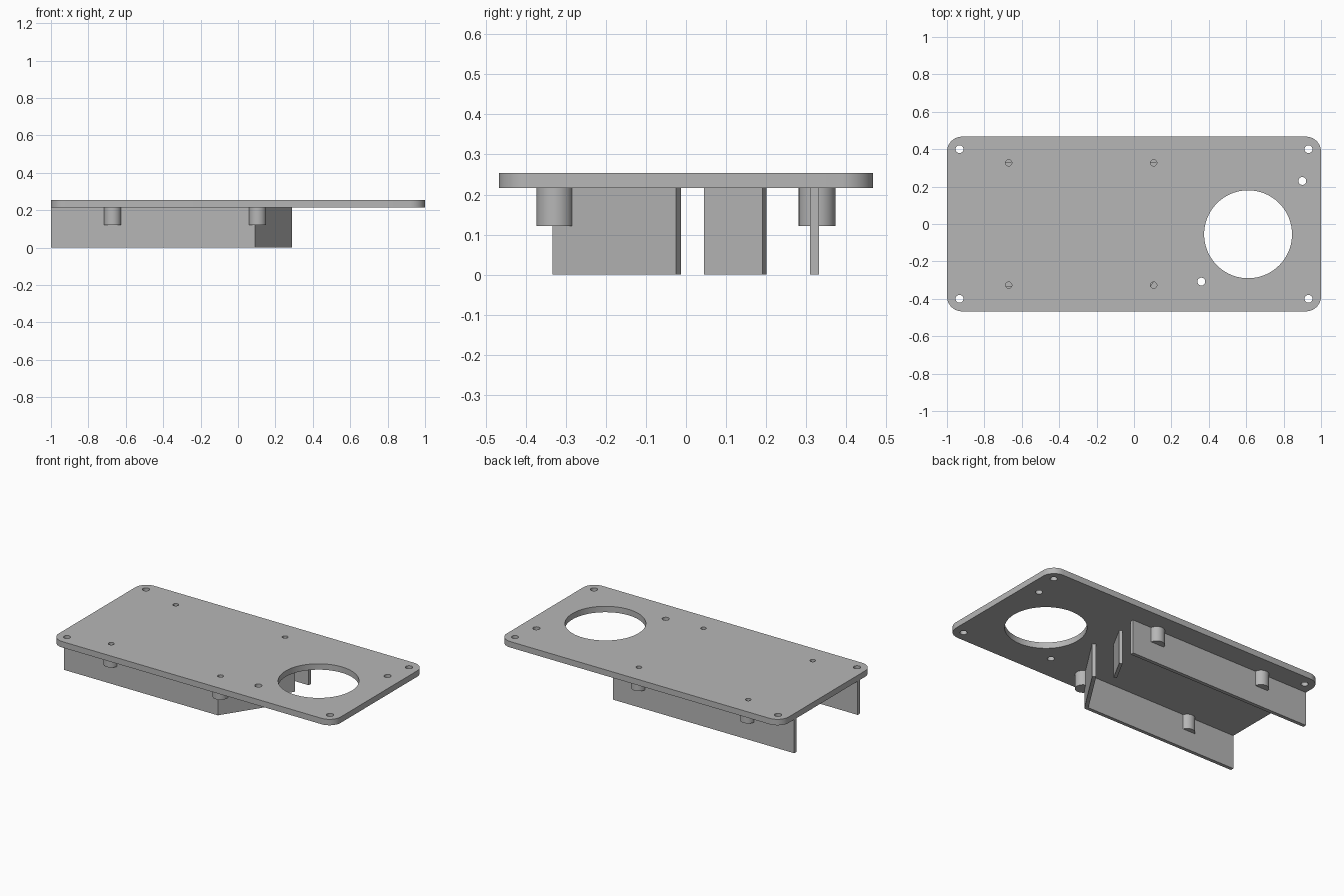
import bpy, bmesh
from mathutils import Matrix, Vector

cube = bpy.data.objects.get("Cube")
if cube:
    bpy.data.objects.remove(cube, do_unlink=True)

grey = bpy.data.materials.new("plain grey")
grey.use_nodes = True
COLOUR = (0.47, 0.47, 0.47, 1)
grey.diffuse_color = COLOUR
grey.node_tree.nodes["Principled BSDF"].inputs["Base Color"].default_value = COLOUR

PLATE_Z, TOP_Z = 0.216, 0.254


def finish(name, bm):
    bmesh.ops.recalc_face_normals(bm, faces=bm.faces)
    mesh = bpy.data.meshes.new(name)
    bm.to_mesh(mesh)
    bm.free()
    mesh.materials.append(grey)
    obj = bpy.data.objects.new(name, mesh)
    bpy.context.collection.objects.link(obj)
    return obj


def add_cylinder(bm, x, y, radius, z0, z1, sides=32):
    bmesh.ops.create_cone(bm, cap_ends=True, segments=sides, radius1=radius,
                          radius2=radius, depth=z1 - z0,
                          matrix=Matrix.Translation((x, y, (z0 + z1) / 2)))


def prism(name, outline, z0, z1):
    bm = bmesh.new()
    face = bm.faces.new([bm.verts.new((x, y, z0)) for x, y in outline])
    result = bmesh.ops.extrude_face_region(bm, geom=[face])
    verts = [v for v in result["geom"] if isinstance(v, bmesh.types.BMVert)]
    bmesh.ops.translate(bm, verts=verts, vec=(0, 0, z1 - z0))
    return finish(name, bm)


def activate(obj):
    bpy.ops.object.select_all(action="DESELECT")
    obj.select_set(True)
    bpy.context.view_layer.objects.active = obj


def cut(obj, cutter):
    activate(obj)
    mod = obj.modifiers.new("holes", "BOOLEAN")
    mod.operation, mod.solver, mod.object = "DIFFERENCE", "EXACT", cutter
    bpy.ops.object.modifier_apply(modifier=mod.name)


def smooth(obj):
    activate(obj)
    bpy.ops.object.shade_smooth_by_angle(angle=0.5)


# Hole layout
posts = [(x, y) for x in (-0.67, 0.105) for y in (-0.327, 0.327)]
corners = [(x, y) for x in (-0.933, 0.933) for y in (-0.4, 0.4)]
bm = bmesh.new()
for x, y in posts:
    add_cylinder(bm, x, y, 0.017, 0.14, 0.3)
for x, y in corners + [(0.9, 0.23), (0.36, -0.308)]:
    add_cylinder(bm, x, y, 0.021, 0.18, 0.3)
add_cylinder(bm, 0.61, -0.055, 0.235, 0.18, 0.3, 96)
cutter = finish("hole_cutter", bm)
cutter.hide_render = True

# Cover plate with rounded corners
plate = prism("cover_plate", [(-1, -0.467), (1, -0.467), (1, 0.467), (-1, 0.467)],
              PLATE_Z, TOP_Z)
bm = bmesh.new()
bm.from_mesh(plate.data)
upright = [e for e in bm.edges if abs(e.verts[0].co.z - e.verts[1].co.z) > 0.01]
bmesh.ops.bevel(bm, geom=upright, offset=0.08, segments=10, profile=0.5, affect="EDGES")
bm.to_mesh(plate.data)
bm.free()
cut(plate, cutter)
smooth(plate)

# Screw posts with blind bores
for i, (x, y) in enumerate(posts):
    bm = bmesh.new()
    add_cylinder(bm, x, y, 0.046, 0.122, PLATE_Z)
    post = finish(f"screw_post_{i + 1}", bm)
    cut(post, cutter)
    smooth(post)

bpy.data.objects.remove(cutter, do_unlink=True)

# Walls hanging below the plate
prism("front_wall", [(-1, -0.333), (0.09, -0.333), (0.29, -0.025), (0.271, -0.012),
                     (0.078, -0.311), (-1, -0.311)], 0, PLATE_Z)
prism("back_wall", [(-1, 0.309), (0.285, 0.309), (0.285, 0.332), (-1, 0.332)], 0, PLATE_Z)

# Short slanted rib
start, end = Vector((0.19, 0.045)), Vector((0.27, 0.191))
along = (end - start).normalized()
side = Vector((-along.y, along.x)) * 0.02
prism("slanted_rib", [start, end, end + side, start + side], 0, PLATE_Z)
